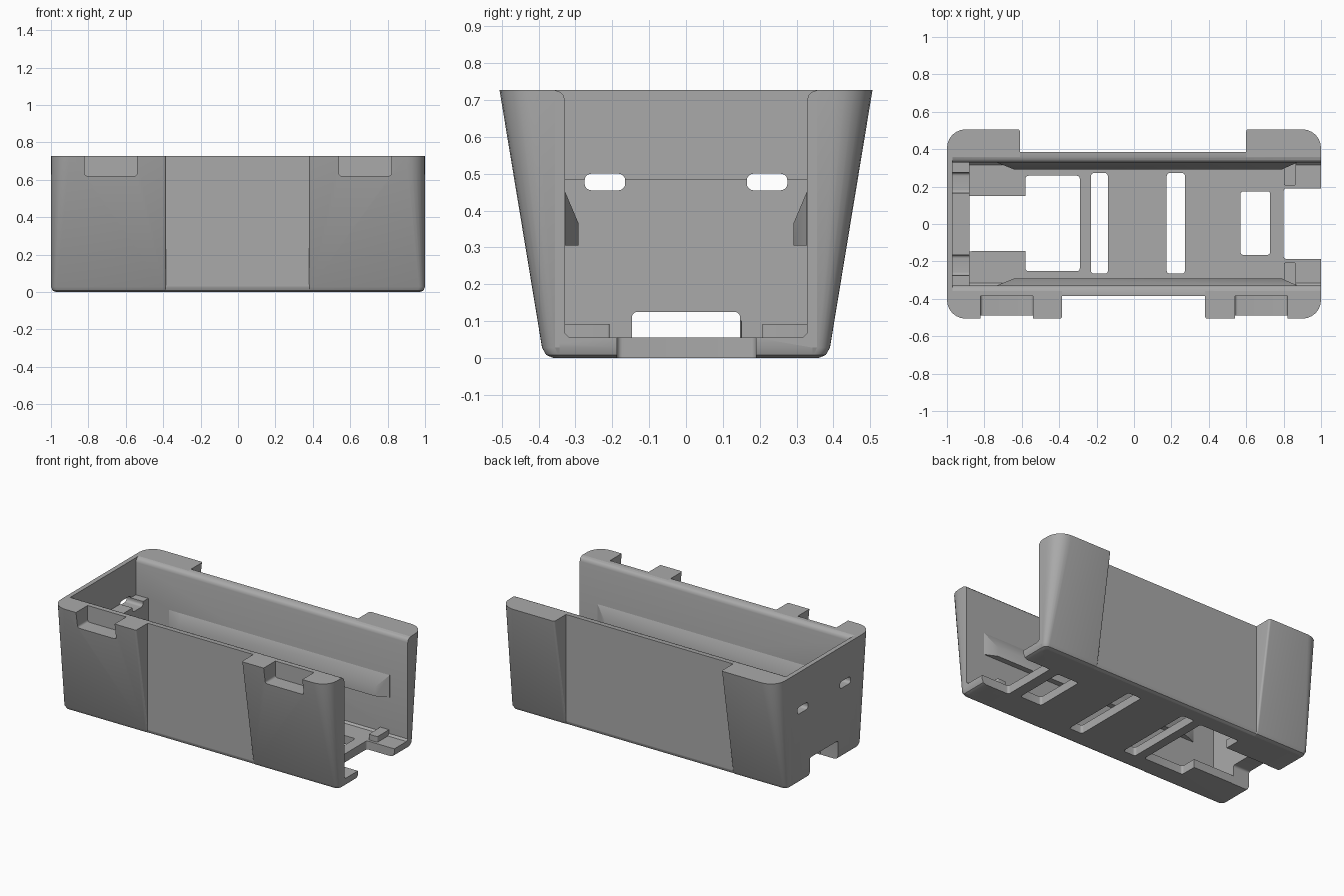
import bpy, bmesh, math

if "Cube" in bpy.data.objects:
    bpy.data.objects.remove(bpy.data.objects["Cube"], do_unlink=True)

HEIGHT = 0.727
WALL = 0.328      # inner face of the side walls
FLOOR = 0.055

grey = bpy.data.materials.new("plain grey")
grey.use_nodes = True
grey.diffuse_color = (0.4, 0.4, 0.4, 1)
grey.node_tree.nodes["Principled BSDF"].inputs["Base Color"].default_value = (0.4, 0.4, 0.4, 1)


def outline(x0, x1, y0, y1, radii, steps=6):
    """Rectangle with a radius for each corner, counter-clockwise."""
    pts = []
    corners = [(x0, y0, 1, 1), (x1, y0, -1, 1), (x1, y1, -1, -1), (x0, y1, 1, -1)]
    for i, ((x, y, sx, sy), r) in enumerate(zip(corners, radii)):
        for k in range(steps + 1):
            a = math.pi + (i + k / steps) * math.pi / 2
            pts.append((x + sx * r + r * math.cos(a), y + sy * r + r * math.sin(a)))
    return pts


def loft(name, rings):
    """Closed solid through rings with equal point counts."""
    bm = bmesh.new()
    loops = [[bm.verts.new(p) for p in ring] for ring in rings]
    n = len(loops[0])
    for a, b in zip(loops, loops[1:]):
        for i in range(n):
            j = (i + 1) % n
            bm.faces.new((a[i], a[j], b[j], b[i]))
    bm.faces.new(loops[0])
    bm.faces.new(loops[-1])
    bmesh.ops.recalc_face_normals(bm, faces=bm.faces)
    mesh = bpy.data.meshes.new(name)
    bm.to_mesh(mesh)
    bm.free()
    mesh.materials.append(grey)
    ob = bpy.data.objects.new(name, mesh)
    bpy.context.scene.collection.objects.link(ob)
    return ob


def prism(name, axis, rect, lo, hi, r=0.015):
    """Rounded rectangle extruded along an axis."""
    place = {"x": lambda u, v, w: (w, u, v),
             "y": lambda u, v, w: (u, w, v),
             "z": lambda u, v, w: (u, v, w)}[axis]
    pts = outline(*rect, [r] * 4)
    return loft(name, [[place(u, v, w) for u, v in pts] for w in (lo, hi)])


def combine(target, tool, operation):
    mod = target.modifiers.new("join", "BOOLEAN")
    mod.operation, mod.solver, mod.object = operation, "EXACT", tool
    bpy.context.view_layer.update()
    result = bpy.data.meshes.new_from_object(
        target.evaluated_get(bpy.context.evaluated_depsgraph_get()))
    target.modifiers.clear()
    target.data = result
    bpy.data.objects.remove(tool, do_unlink=True)


def finish(ob):
    bpy.ops.object.select_all(action="DESELECT")
    ob.select_set(True)
    bpy.context.view_layer.objects.active = ob
    bpy.ops.object.shade_smooth_by_angle(angle=math.radians(32))


# Height and inset of each ring of the rounded bottom edge
FOOT = [(0, 0.026), (0.008, 0.008), (0.028, 0)]


def core_ring(z, d):
    return [(x, y, z) for x, y in
            outline(d - 1, 1 - d, d - 0.385, 0.385 - d, [0.03] * 4)]


body = loft("tray_body", [core_ring(z, d) for z, d in FOOT + [(HEIGHT, 0)]])


# Flared corner pads
def pad(side, x0, x1):
    rings = []
    for z, d in FOOT + [(HEIGHT, 0)]:
        t = z / HEIGHT
        y = 0.386 + 0.12 * t - d
        big, small = 0.03 + 0.07 * t, 0.012
        radii = [0, 0, small, big] if x0 < 0 else [0, 0, big, small]
        a, b = (x0 + d, x1) if x0 < 0 else (x0, x1 - d)
        rings.append([(u, side * v, z) for u, v in outline(a, b, 0.343, y, radii)])
    return loft("corner_pad", rings)


for side, x0, x1 in [(-1, -1, -0.385), (-1, 0.38, 1), (1, -1, -0.61), (1, 0.6, 1)]:
    combine(body, pad(side, x0, x1), "UNION")

# Inner cavity, open at one end, with rounded upper lips
half = [(WALL - 0.012, FLOOR), (WALL, FLOOR + 0.012), (WALL, 0.697),
        (WALL + 0.004, 0.712), (WALL + 0.014, 0.722), (WALL + 0.03, HEIGHT), (WALL + 0.03, 0.8)]
section = half + [(-y, z) for y, z in reversed(half)]
combine(body, loft("cavity", [[(x, y, z) for y, z in section] for x in (-0.97, 1.1)]), "DIFFERENCE")

# Thick lower part of the closed end
combine(body, prism("end_ledge", "x", (-0.34, 0.34, 0.03, 0.485), -0.985, -0.88, 0), "UNION")

# Floor openings
for rect in [(-0.9, -0.5, -0.145, 0.15), (-0.58, -0.29, -0.252, 0.258),
             (-0.23, -0.14, -0.265, 0.272), (0.175, 0.272, -0.265, 0.272),
             (0.57, 0.728, -0.165, 0.175), (0.8, 1.2, -0.187, 0.19)]:
    combine(body, prism("floor_opening", "z", rect, -0.1, 0.1), "DIFFERENCE")

# Closed end: bottom notch and two slots
combine(body, prism("end_notch", "x", (-0.147, 0.147, -0.1, 0.125), -1.1, -0.87), "DIFFERENCE")
for y in (-0.22, 0.22):
    combine(body, prism("end_slot", "x", (y - 0.055, y + 0.055, 0.455, 0.5), -1.1, -0.8, 0.018),
            "DIFFERENCE")

# Recesses in the front pads
for x in (-0.68, 0.68):
    combine(body, prism("pad_recess", "y", (x - 0.14, x + 0.14, 0.62, 0.9), -0.7, -0.385),
            "DIFFERENCE")
finish(body)

# Side rails and floor stops, one of each per side
for side, label in ((1, "back"), (-1, "front")):
    deep, top, knee, low = WALL + 0.01, 0.45, 0.365, 0.305
    ends = [(-0.73, WALL), (-0.64, 0.292), (0.79, 0.292), (0.87, WALL)]
    rings = []
    for x, y in ends:
        rings.append([(x, side * deep, low), (x, side * (y - 0.0005), low),
                      (x, side * (y - 0.0005), knee if y < WALL else top),
                      (x, side * WALL, top), (x, side * deep, top)])
    finish(loft(label + "_side_rail", rings))
    span = sorted((side * 0.207, side * (WALL + 0.01)))
    finish(prism(label + "_floor_stop", "z", (0.802, 0.865, *span), FLOOR - 0.02, 0.092, 0.006))
